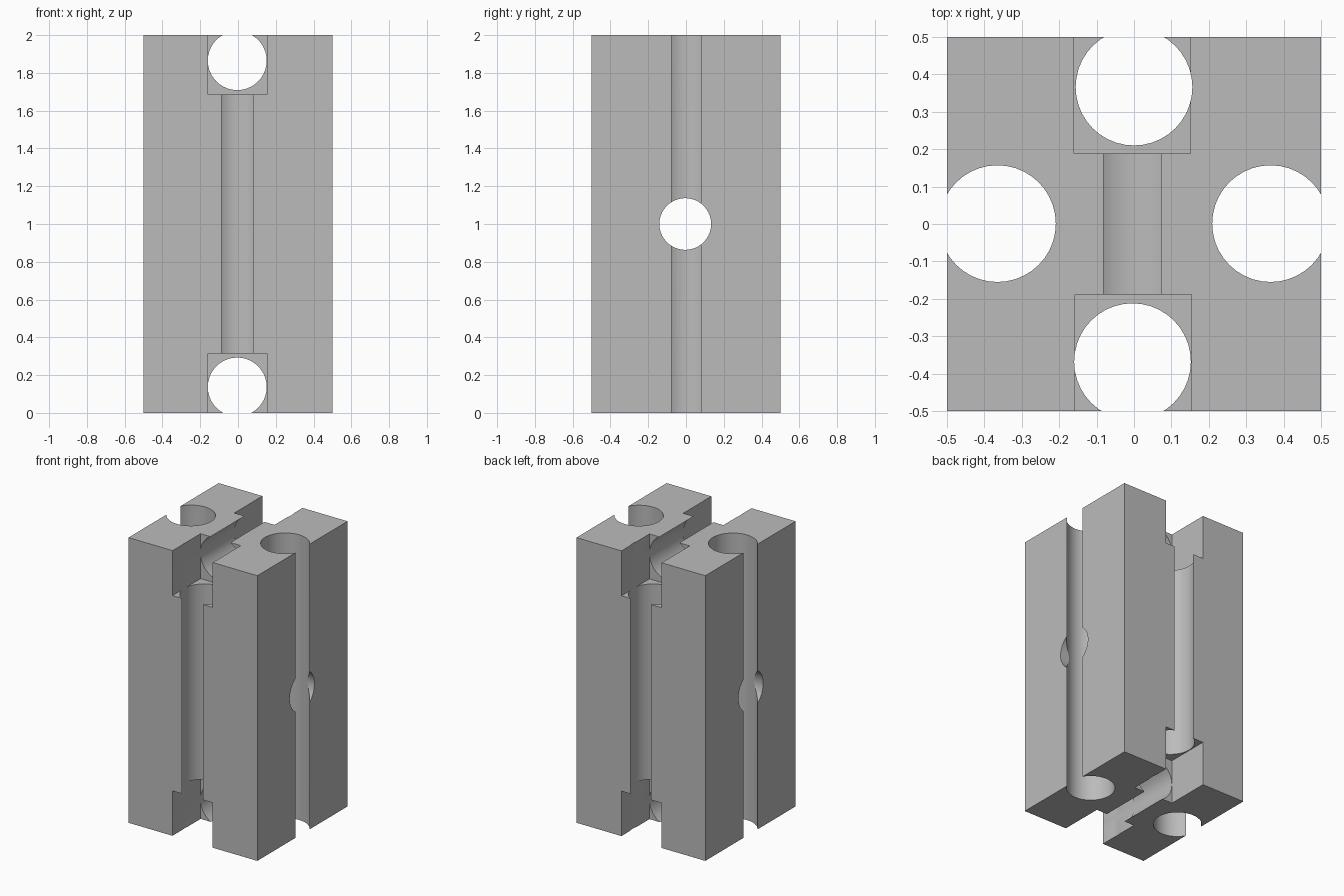
import bpy
import math

if "Cube" in bpy.data.objects:
    bpy.data.objects.remove(bpy.data.objects["Cube"])

GREY = (0.5, 0.5, 0.5, 1)
BORE = 0.156        # radius of the open channels
CROSS = 0.137       # radius of the cross bore
NOTCH = 0.312       # side of the square notches

grey = bpy.data.materials.new("grey")
grey.use_nodes = True
grey.diffuse_color = GREY
grey.node_tree.nodes["Principled BSDF"].inputs["Base Color"].default_value = GREY


def box(name, centre, size):
    bpy.ops.mesh.primitive_cube_add(size=1, location=centre)
    ob = bpy.context.object
    ob.name = name
    ob.scale = size
    bpy.ops.object.transform_apply(location=True, rotation=True, scale=True)
    return ob


def rod(name, centre, radius, axis):
    turn = {"x": (0, math.pi / 2, 0), "y": (math.pi / 2, 0, 0), "z": (0, 0, 0)}[axis]
    bpy.ops.mesh.primitive_cylinder_add(vertices=40, radius=radius, depth=3,
                                        location=centre, rotation=turn)
    ob = bpy.context.object
    ob.name = name
    bpy.ops.object.transform_apply(location=True, rotation=True, scale=True)
    return ob


block = box("notched_block", (0, 0, 1), (1, 1, 2))
block.data.materials.append(grey)

# Upright channels open on all four sides
cutters = [rod("left_channel", (0.365, 0.001, 1), BORE, "z"),
           rod("right_channel", (-0.365, 0.001, 1), BORE, "z"),
           rod("front_channel", (-0.004, -0.368, 1), BORE, "z"),
           rod("back_channel", (0, 0.366, 1), BORE, "z")]

# Level channels open at the top and bottom, and the cross bore
cutters += [rod("top_channel", (-0.004, 0, 1.865), BORE, "y"),
            rod("bottom_channel", (-0.004, 0, 0.137), BORE, "y"),
            rod("cross_bore", (0, -0.004, 1), CROSS, "x")]

# Square notches where the channels meet; each reaches past the block's surface
reach = 0.5
for x, y_side in ((-0.002, -1), (-0.005, 1)):
    for z_side in (-1, 1):
        y = y_side * (0.189 + reach / 2)
        z = 1 + z_side * (0.685 + reach / 2)
        cutters.append(box("corner_notch", (x, y, z), (NOTCH, reach, reach)))

# Cut everything out of the block, then drop the cutters
for cutter in cutters:
    cutter.hide_render = True
    cut = block.modifiers.new(cutter.name, "BOOLEAN")
    cut.operation = "DIFFERENCE"
    cut.solver = "EXACT"
    cut.object = cutter

bpy.ops.object.select_all(action="DESELECT")
block.select_set(True)
bpy.context.view_layer.objects.active = block
for name in [m.name for m in block.modifiers]:
    bpy.ops.object.modifier_apply(modifier=name)
for cutter in cutters:
    bpy.data.objects.remove(cutter)

# Round channels shade smoothly, edges stay sharp
bpy.ops.object.shade_smooth_by_angle(angle=math.radians(15))
